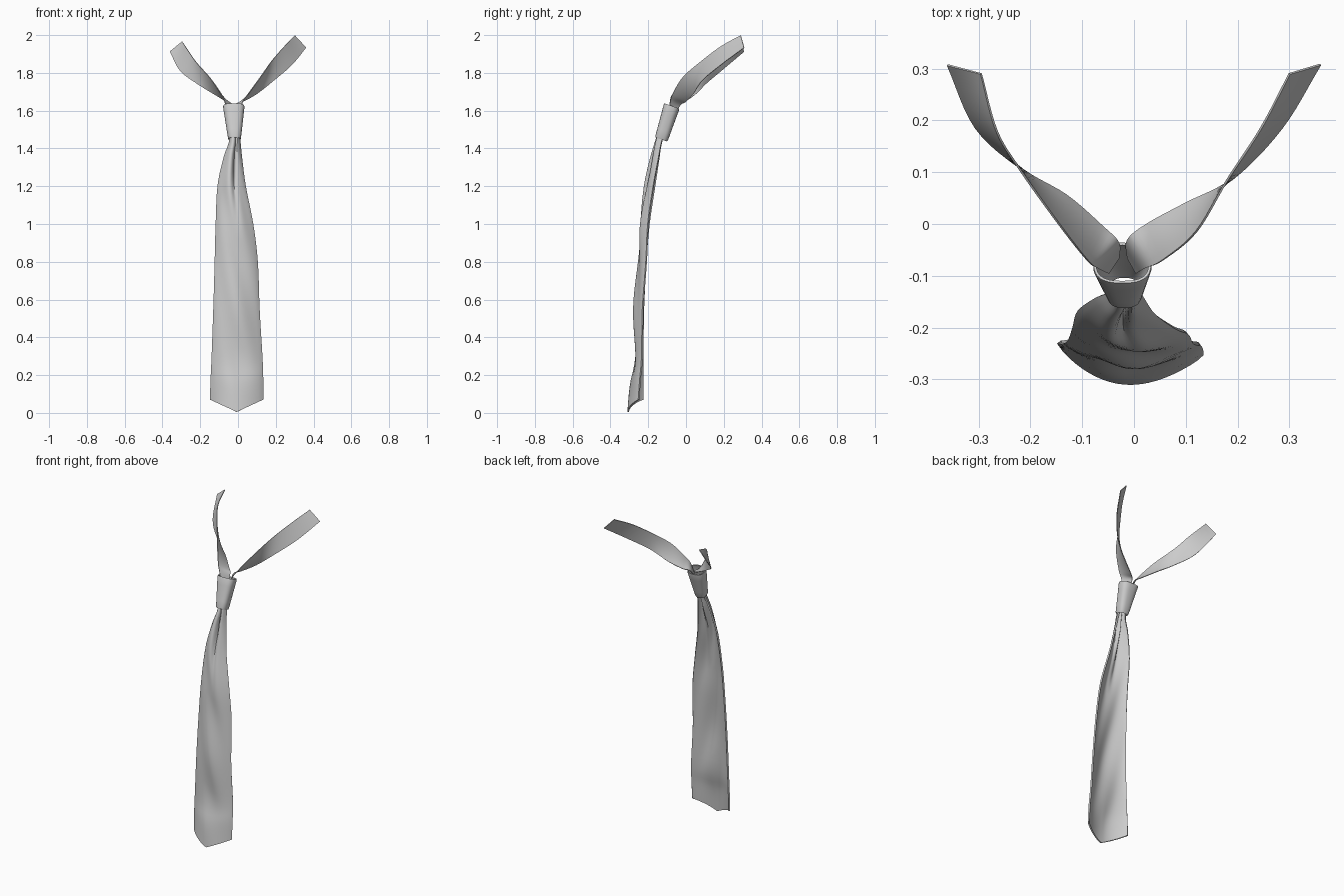
import bpy, math
from mathutils import Vector

cloth = bpy.data.materials.new("grey cloth")
cloth.diffuse_color = (0.6, 0.6, 0.6, 1)


def spline(rows, n):
    """Catmull-Rom samples through rows of numbers, n steps per span."""
    rows = [Vector(r) for r in rows]
    p = [2 * rows[0] - rows[1]] + rows + [2 * rows[-1] - rows[-2]]
    out = []
    for i in range(1, len(p) - 2):
        a, b, c, d = p[i - 1:i + 3]
        for k in range(n):
            t = k / n
            out.append(0.5 * (2 * b + (c - a) * t + (2 * a - 5 * b + 4 * c - d) * t * t
                              + (3 * b - a - 3 * c + d) * t ** 3))
    return out + [rows[-1]]


def sheet(name, grid, thickness, closed=False, offset=0.0):
    """Thin cloth surface from rows of points."""
    w = len(grid[0])
    span = w if closed else w - 1
    faces = [(r * w + c, r * w + (c + 1) % w, (r + 1) * w + (c + 1) % w, (r + 1) * w + c)
             for r in range(len(grid) - 1) for c in range(span)]
    me = bpy.data.meshes.new(name)
    me.from_pydata([p for row in grid for p in row], [], faces)
    me.materials.append(cloth)
    ob = bpy.data.objects.new(name, me)
    bpy.context.collection.objects.link(ob)
    mod = ob.modifiers.new("cloth thickness", 'SOLIDIFY')
    mod.thickness, mod.offset = thickness, offset
    bpy.ops.object.select_all(action='DESELECT')
    ob.select_set(True)
    bpy.context.view_layer.objects.active = ob
    bpy.ops.object.modifier_apply(modifier=mod.name)
    bpy.ops.object.shade_smooth_by_angle(angle=math.radians(40))
    return ob


# Blade: height, left x, right x, front y, left edge y, right edge y
blade_rows = [
    (1.50, -0.038, 0.005, -0.145, -0.110, -0.110),
    (1.43, -0.045, 0.010, -0.165, -0.130, -0.130),
    (1.35, -0.073, 0.018, -0.185, -0.142, -0.145),
    (1.20, -0.105, 0.038, -0.215, -0.165, -0.172),
    (1.00, -0.115, 0.078, -0.240, -0.195, -0.200),
    (0.80, -0.121, 0.102, -0.250, -0.212, -0.210),
    (0.55, -0.128, 0.112, -0.270, -0.225, -0.228),
    (0.30, -0.137, 0.127, -0.268, -0.228, -0.232),
    (0.18, -0.142, 0.131, -0.292, -0.228, -0.242),
    (0.07, -0.145, 0.131, -0.306, -0.228, -0.250)]
grid = []
for z, xl, xr, yf, yl, yr in spline(blade_rows, 5):
    pleat = max(0.0, min(1.0, (z - 0.95) / 0.4))
    point = max(0.0, min(1.0, (0.3 - z) / 0.23))
    row = []
    for k in range(25):
        u = k / 24
        edge = yl + (yr - yl) * u
        y = edge + (yf - edge) * math.sin(math.pi * u) ** 0.8
        # central gather below the knot, soft folds further down
        y += 0.028 * pleat * math.exp(-((u - 0.58) / 0.09) ** 2)
        y += 0.006 * (1 - point) * math.sin(9 * u + 11 * z) * math.sin(math.pi * u)
        row.append((xl + (xr - xl) * u, y, z - 0.065 * point * (1 - abs(2 * u - 1))))
    grid.append(row)
sheet("blade", grid, 0.009)

# Knot: tilted tapering sleeve, rounded box section
grid = []
for t in (0, 0.04, 0.25, 0.5, 0.75, 0.96, 1):
    rx, ry = 0.0335 + 0.024 * t, 0.033 + 0.008 * t
    if t in (0, 1):
        rx, ry = rx - 0.002, ry - 0.002
    cx, cy, cz = -0.0185 - 0.004 * t, -0.131 + 0.056 * t, 1.448 + 0.177 * t
    row = []
    for k in range(32):
        a = math.tau * k / 32
        c, s = math.cos(a), math.sin(a)
        dx = rx * math.copysign(abs(c) ** 0.75, c)
        dy = ry * math.copysign(abs(s) ** 0.75, s)
        row.append((cx + dx, cy + dy, cz - 0.35 * dy))
    grid.append(row)
sheet("knot", grid, 0.005, closed=True, offset=-1)

# Neck straps: back/lower edge, then front/upper edge, half a twist along the way
left_strap = [
    (-0.030, -0.065, 1.560, -0.050, -0.095, 1.560),
    (-0.030, -0.035, 1.630, -0.070, -0.085, 1.645),
    (-0.060, -0.005, 1.648, -0.090, -0.070, 1.690),
    (-0.130, 0.055, 1.690, -0.145, 0.000, 1.770),
    (-0.215, 0.105, 1.742, -0.220, 0.105, 1.855),
    (-0.305, 0.185, 1.810, -0.265, 0.180, 1.920),
    (-0.360, 0.307, 1.913, -0.295, 0.290, 1.965)]
right_strap = [
    (-0.012, -0.065, 1.560, 0.005, -0.095, 1.560),
    (-0.012, -0.030, 1.630, 0.022, -0.085, 1.640),
    (0.025, 0.000, 1.648, 0.055, -0.070, 1.690),
    (0.100, 0.040, 1.690, 0.120, -0.015, 1.780),
    (0.190, 0.087, 1.760, 0.180, 0.085, 1.865),
    (0.285, 0.185, 1.842, 0.245, 0.185, 1.940),
    (0.360, 0.308, 1.933, 0.300, 0.290, 1.998)]
for name, rows in (("left_strap", left_strap), ("right_strap", right_strap)):
    grid = []
    for r in spline(rows, 6):
        a, b = Vector(r[:3]), Vector(r[3:])
        grid.append([a.lerp(b, k / 6) for k in range(7)])
    sheet(name, grid, 0.004)
